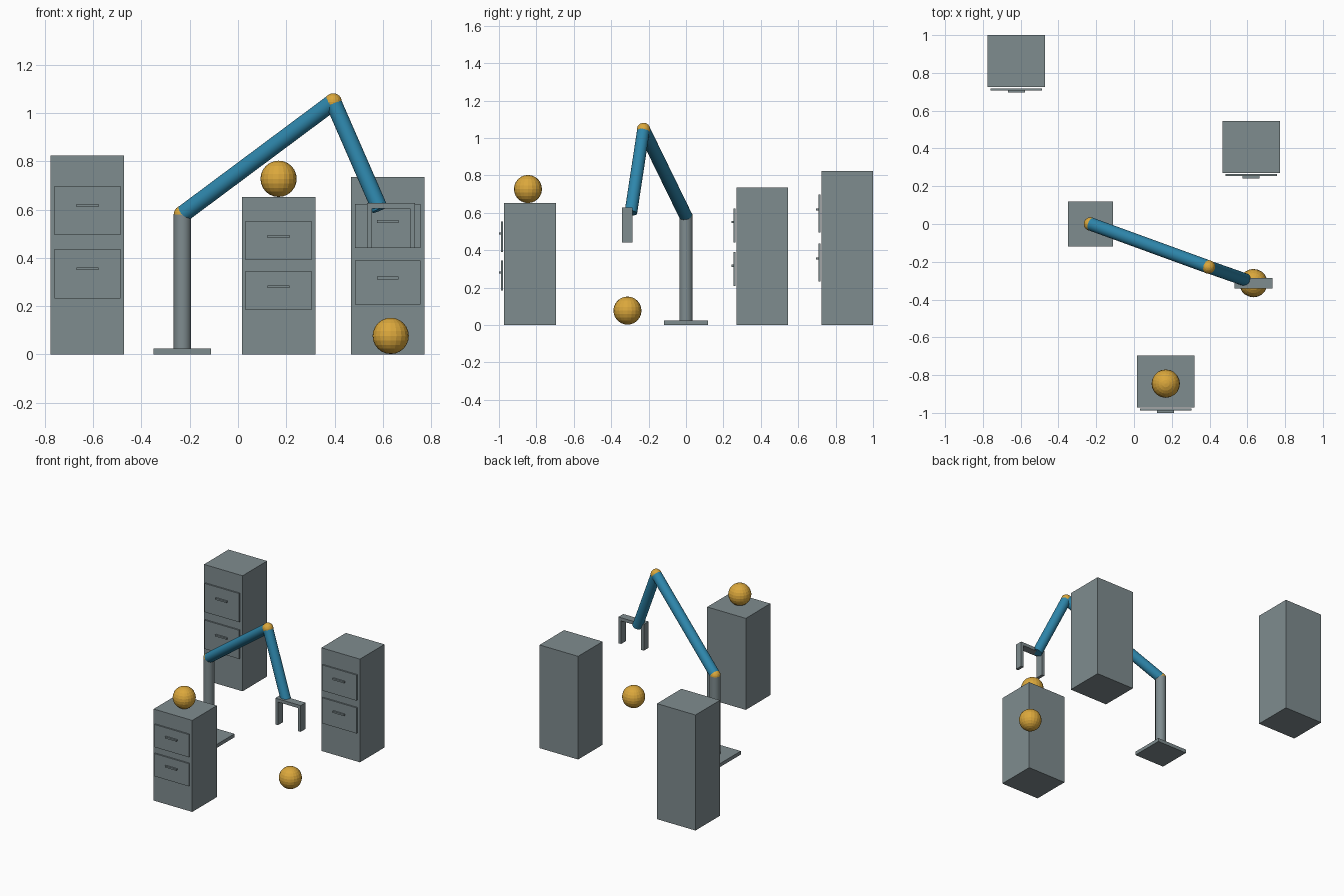
import bpy
from mathutils import Vector

if "Cube" in bpy.data.objects:
    bpy.data.objects.remove(bpy.data.objects["Cube"])


def material(name, rgb):
    m = bpy.data.materials.new(name)
    m.diffuse_color = (*rgb, 1)
    m.use_nodes = True
    m.node_tree.nodes["Principled BSDF"].inputs["Base Color"].default_value = m.diffuse_color
    return m


GREY = material("slate grey", (0.212, 0.262, 0.275))
BLUE = material("arm blue", (0.027, 0.238, 0.407))
GOLD = material("golden yellow", (0.71, 0.39, 0.045))


def finish(name, mat):
    ob = bpy.context.object
    ob.name = name
    ob.data.materials.append(mat)
    return ob


def box(name, lo, hi, mat=GREY):
    lo, hi = Vector(lo), Vector(hi)
    bpy.ops.mesh.primitive_cube_add(size=1, location=(lo + hi) / 2)
    bpy.context.object.scale = hi - lo
    return finish(name, mat)


def ball(name, centre, radius, segments=20, rings=12):
    bpy.ops.mesh.primitive_uv_sphere_add(
        segments=segments, ring_count=rings, radius=radius, location=centre)
    return finish(name, GOLD)


def tube(name, start, end, radius, mat):
    start, end = Vector(start), Vector(end)
    axis = end - start
    bpy.ops.mesh.primitive_cylinder_add(
        vertices=24, radius=radius, depth=axis.length, location=(start + end) / 2,
        rotation=axis.to_track_quat('Z', 'Y').to_euler())
    ob = finish(name, mat)
    bpy.ops.object.shade_smooth_by_angle()
    return ob


def cabinet(name, x, front, height):
    box(name, (x - 0.152, front, 0), (x + 0.152, front + 0.276, height))
    # two drawer fronts with bar handles
    for label, centre in (("lower", 0.406), ("upper", 0.724)):
        z, h = centre * height, 0.124 * height
        box(f"{name}_{label}_drawer", (x - 0.136, front - 0.016, z - h),
            (x + 0.136, front - 0.006, z + h))
        z += 0.025 * height
        box(f"{name}_{label}_handle", (x - 0.045, front - 0.028, z - 0.0055),
            (x + 0.045, front - 0.016, z + 0.0055))


# cabinets
cabinet("back_cabinet", -0.623, 0.724, 0.823)
cabinet("front_cabinet", 0.168, -0.972, 0.652)
cabinet("side_cabinet", 0.62, 0.27, 0.735)

# balls
ball("cabinet_ball", (0.168, -0.845, 0.727), 0.075)
ball("floor_ball", (0.632, -0.313, 0.077), 0.075)

# robot arm
shoulder, elbow, wrist = (-0.23, 0, 0.58), (0.394, -0.227, 1.045), (0.588, -0.295, 0.6)
box("arm_base", (-0.349, -0.118, 0), (-0.111, 0.118, 0.025))
tube("arm_post", (-0.23, 0, 0.025), shoulder, 0.036, GREY)
tube("upper_arm", shoulder, elbow, 0.035, BLUE)
tube("forearm", elbow, wrist, 0.034, BLUE)
ball("shoulder_joint", shoulder, 0.036)
ball("elbow_joint", elbow, 0.036)

# gripper
gx = 0.633
box("gripper_bar", (gx - 0.1, -0.341, 0.604), (gx + 0.1, -0.286, 0.627))
for side, name in ((-1, "left_finger"), (1, "right_finger")):
    c = gx + side * 0.0895
    box(name, (c - 0.0105, -0.341, 0.44), (c + 0.0105, -0.286, 0.604))
